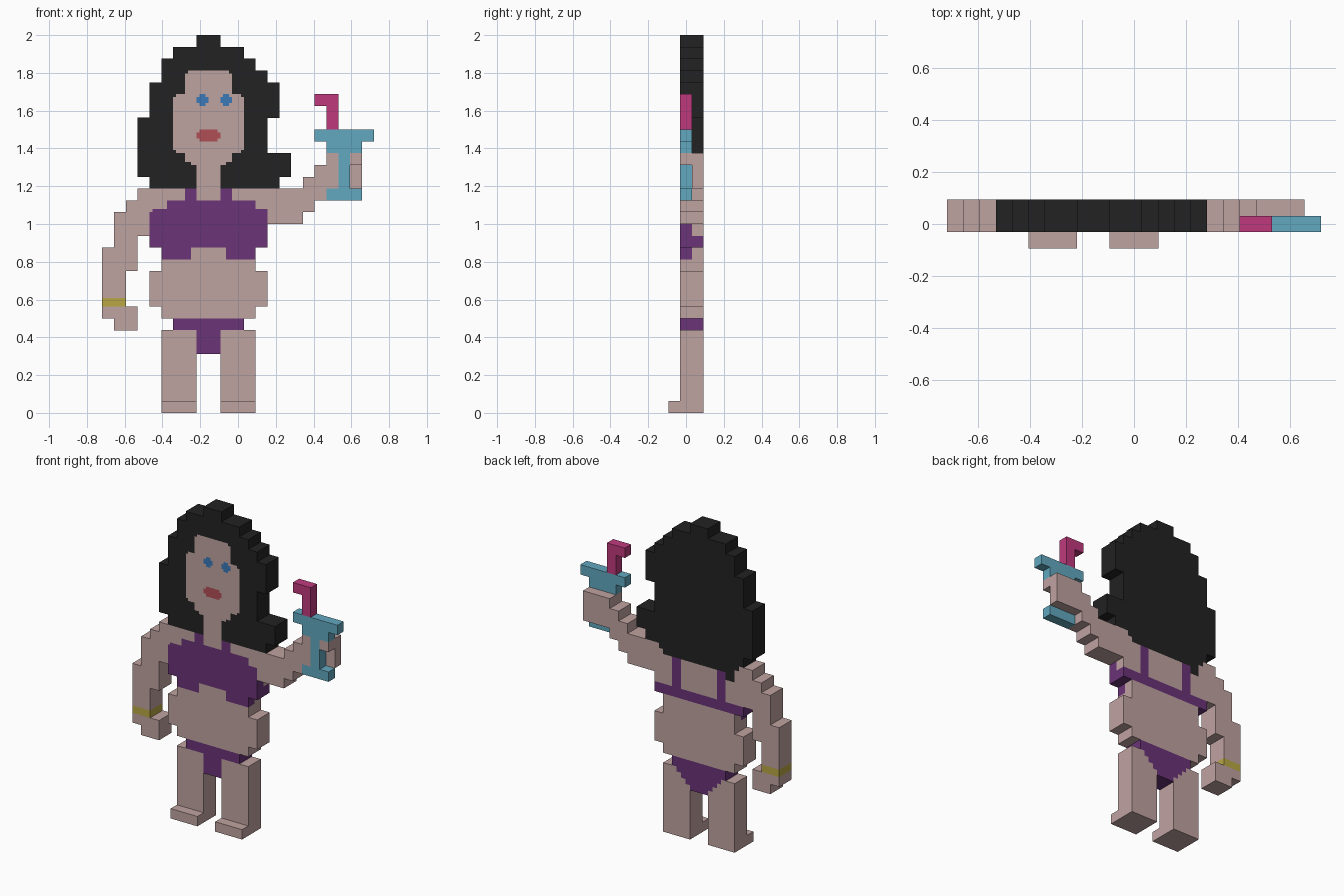
import bpy, bmesh
from mathutils import Vector

cube = bpy.data.objects.get("Cube")
if cube:
    bpy.data.objects.remove(cube, do_unlink=True)

BLOCK = 0.0625            # one block of the figure
SUB = 4                   # fine steps per block, used for painted details
ORIGIN = Vector((-11.5, -0.5, 0)) * BLOCK
FRONT, BACK, BOTH = (0, 1), (1, 2), (0, 2)
BACK_SKIN = (1.75, 2)     # thin layer on the back surface

COLOURS = {
    "skin": (0.52, 0.367, 0.356), "black": (0.016, 0.016, 0.016),
    "purple": (0.145, 0.034, 0.188), "blue": (0.043, 0.188, 0.479),
    "red": (0.434, 0.078, 0.089), "aqua": (0.122, 0.392, 0.52),
    "pink": (0.52, 0.042, 0.204), "gold": (0.49, 0.39, 0.06),
}


def make_material(name, rgb):
    mat = bpy.data.materials.new(name)
    mat.use_nodes = True
    mat.diffuse_color = (*rgb, 1)
    mat.node_tree.nodes["Principled BSDF"].inputs["Base Color"].default_value = (*rgb, 1)
    return mat


materials = {n: make_material(n, c) for n, c in COLOURS.items()}
cells = {}                # fine cell -> part name; later parts replace earlier ones
part_colour = {}


def steps(a, b):
    return range(round(a * SUB), round(b * SUB))


def fill(name, colour, depth, rows):
    """Fill rows given as (x0, x1, z0, z1) in blocks."""
    part_colour[name] = colour
    for x0, x1, z0, z1 in rows:
        for x in steps(x0, x1):
            for y in steps(*depth):
                for z in steps(z0, z1):
                    cells[x, y, z] = name


def rounded(name, colour, x0, x1, z0, z1):
    """Front detail with its corners nipped off."""
    c = 1 / SUB
    fill(name, colour, (0, c), [(x0 + c, x1 - c, z0, z1), (x0, x1, z0 + c, z1 - c)])


# hair
fill("hair", "black", BOTH, [
    (8, 10, 31, 32), (6, 12, 30, 31), (5, 13, 29, 30), (5, 14, 28, 29),
    (4, 15, 25, 28), (3, 14, 22, 25), (3, 16, 20, 22), (4, 15, 19, 20)])

# face and neck
fill("face", "skin", FRONT, [
    (7.25, 10.75, 28.75, 29), (7, 11, 27, 28.75), (6.25, 11.75, 26.75, 27),
    (6, 12, 22.25, 26.75), (6.25, 11.75, 22, 22.25), (7, 11, 21.25, 22),
    (7.5, 10.5, 21, 21.25), (8, 10, 19, 21)])
rounded("right_eye", "blue", 8, 9, 26, 27)
rounded("left_eye", "blue", 10, 11, 26, 27)
rounded("mouth", "red", 8, 10, 23, 24)

# torso
fill("torso", "skin", BOTH, [
    (4, 14, 14, 19), (5, 13, 12, 14), (4, 14, 9, 12), (5, 13, 8, 9)])

# hanging arm with bracelet
fill("right_arm", "skin", BOTH, [
    (3, 4, 18, 19), (2, 4, 17, 18), (1, 4, 15, 17), (1, 3, 14, 15),
    (0, 3, 12, 14), (0, 2, 9, 12), (0, 3, 8, 9), (1, 3, 7, 8)])
fill("bracelet", "gold", BOTH, [(0, 2, 9, 9.75)])

# raised arm, with the hand behind the glass
fill("left_arm", "skin", BOTH, [
    (14, 17, 16, 17), (14, 18, 17, 18), (14, 19, 18, 19),
    (17, 20, 19, 20), (18, 20, 20, 21), (19, 20, 21, 22)])
fill("left_arm", "skin", BACK, [(20, 22, 19, 22)])
fill("left_arm", "skin", FRONT, [(21, 22, 21, 22)])

# glass and straw
fill("glass", "aqua", FRONT, [
    (18, 23, 23, 24), (19, 22, 22, 23), (20, 21, 19, 22), (19, 22, 18, 19)])
fill("straw", "pink", FRONT, [(19, 20, 24, 26), (18, 20, 26, 27)])

# legs and feet
for side, x in (("right", 5), ("left", 10)):
    fill(side + "_leg", "skin", BOTH, [(x, x + 3, 0, 7)])
    fill(side + "_foot", "skin", (-1, 0), [(x, x + 3, 0, 1)])

# bikini top: cups, straps and back band
fill("bikini_top", "purple", FRONT, [
    (5.5, 13, 17, 18), (4.25, 14, 17, 17.25), (4, 14, 14, 17),
    (5, 7.5, 13, 14), (10.5, 13, 13, 14), (7, 8, 18, 19), (10, 11, 18, 19)])
fill("bikini_top", "purple", BACK, [(4, 14, 14, 15)])
fill("bikini_top", "purple", BACK_SKIN, [(6, 7, 15, 19), (11, 12, 15, 19)])

# hair falling over the back
fill("hair", "black", BACK_SKIN, [
    (4.5, 13.5, 18.5, 19), (5, 13, 18, 18.5), (5, 6, 17.25, 18)])

# bikini bottom, tapering over the legs behind
fill("bikini_bottom", "purple", BOTH, [(6, 12, 7, 8), (8, 10, 5, 7)])
fill("bikini_bottom", "purple", BACK_SKIN, [
    (6.5, 11.5, 6.5, 7), (7, 11, 6, 6.5), (7.5, 10.5, 5.5, 6)])


def build(name):
    """Skin the exposed sides of a part's cells and merge flat areas."""
    bm = bmesh.new()
    corners = {}

    def vert(p):
        if p not in corners:
            corners[p] = bm.verts.new(ORIGIN + Vector(p) * (BLOCK / SUB))
        return corners[p]

    for cell, owner in cells.items():
        if owner != name:
            continue
        for axis in range(3):
            u, v = (axis + 1) % 3, (axis + 2) % 3
            for side in (0, 1):
                near = list(cell)
                near[axis] += 2 * side - 1
                if tuple(near) in cells:
                    continue
                ring = []
                for du, dv in ((0, 0), (1, 0), (1, 1), (0, 1)):
                    p = list(cell)
                    p[axis] += side
                    p[u] += du
                    p[v] += dv
                    ring.append(vert(tuple(p)))
                bm.faces.new(ring if side else ring[::-1])
    bmesh.ops.dissolve_limit(bm, angle_limit=0.01, verts=bm.verts[:], edges=bm.edges[:])
    mesh = bpy.data.meshes.new(name)
    bm.to_mesh(mesh)
    bm.free()
    mesh.materials.append(materials[part_colour[name]])
    bpy.context.collection.objects.link(bpy.data.objects.new(name, mesh))


for part in part_colour:
    build(part)
